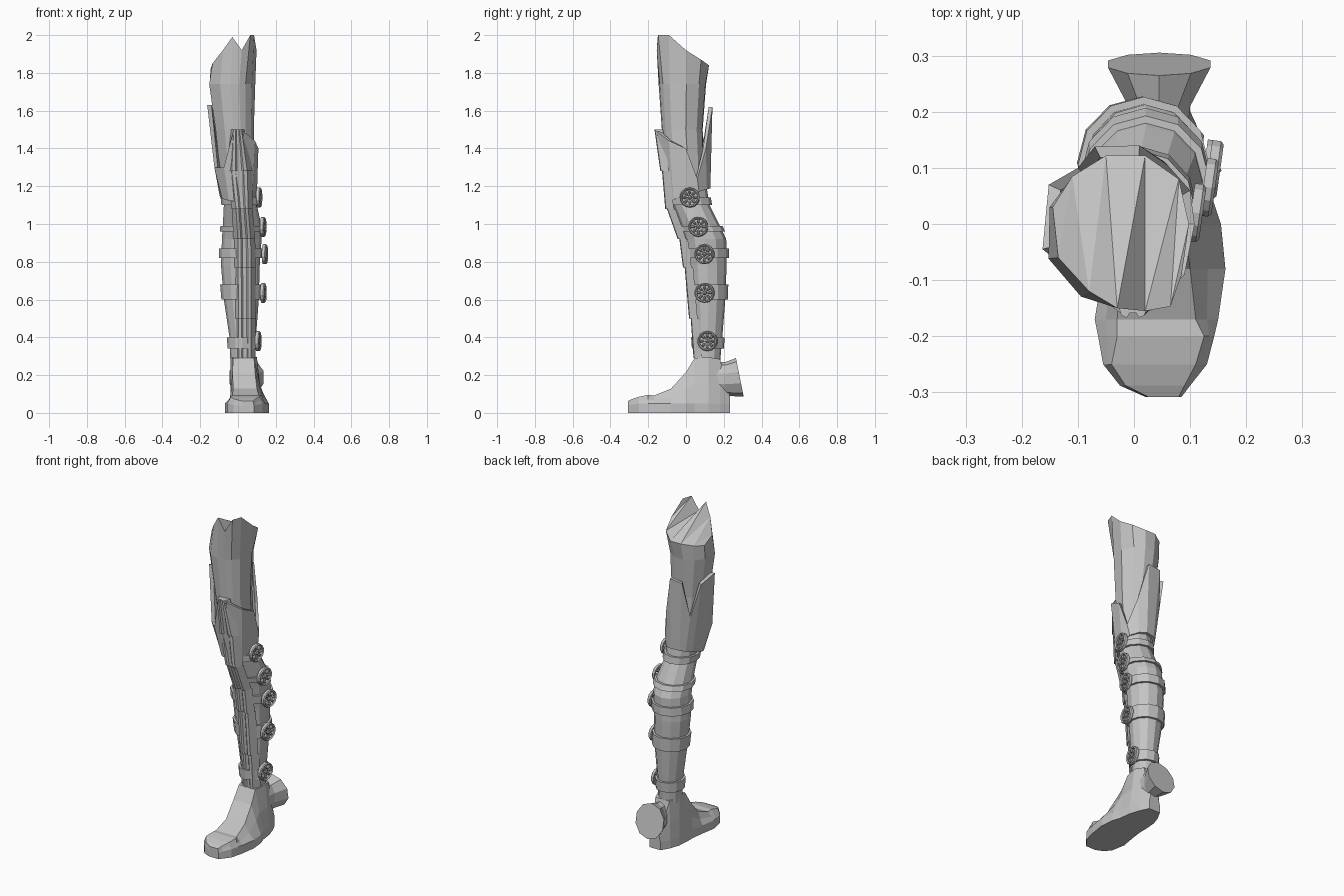
import bpy, bmesh, math
from mathutils import Vector, Matrix

cube = bpy.data.objects.get("Cube")
if cube:
    bpy.data.objects.remove(cube, do_unlink=True)

grey = bpy.data.materials.new("armour grey")
grey.use_nodes = True
grey.diffuse_color = (0.55, 0.55, 0.55, 1)
grey.node_tree.nodes["Principled BSDF"].inputs["Base Color"].default_value = (0.55, 0.55, 0.55, 1)


def finish(bm, name):
    bmesh.ops.recalc_face_normals(bm, faces=bm.faces)
    mesh = bpy.data.meshes.new(name)
    bm.to_mesh(mesh)
    bm.free()
    mesh.materials.append(grey)
    obj = bpy.data.objects.new(name, mesh)
    bpy.context.collection.objects.link(obj)
    return obj


def loft(name, rings, folded_top=False, loop=False):
    """Skin equal closed rings; cap the ends, fold the top, or join last to first."""
    bm = bmesh.new()
    rows = [[bm.verts.new(p) for p in r] for r in rings]
    n = len(rows[0])
    pairs = list(zip(rows, rows[1:]))
    if loop:
        pairs.append((rows[-1], rows[0]))
    for a, b in pairs:
        for i in range(n):
            j = (i + 1) % n
            bm.faces.new((a[i], a[j], b[j], b[i]))
    if not loop:
        bm.faces.new(rows[0])
        top = rows[-1]
        if folded_top:
            for i in range(n // 2 - 1):
                front, after = top[(i - 2) % n], top[(i - 1) % n]
                bm.faces.new((front, after, top[n - 4 - i]))
                bm.faces.new((front, top[n - 4 - i], top[n - 3 - i]))
        else:
            bm.faces.new(top)
    return finish(bm, name)


def oval(z, x0, x1, y0, y1, angles, grow=0.0):
    cx, cy = (x0 + x1) / 2, (y0 + y1) / 2
    rx, ry = (x1 - x0) / 2 + grow, (y1 - y0) / 2 + grow
    return [(cx + rx * math.cos(a), cy + ry * math.sin(a), z) for a in angles]


ROUND = [math.tau * i / 12 for i in range(12)]

# Lower leg: height, x range, y range
calf = [
    (0.26, -0.04, 0.09, 0.05, 0.18),
    (0.40, -0.045, 0.095, 0.04, 0.192),
    (0.60, -0.075, 0.11, 0.03, 0.208),
    (0.78, -0.09, 0.115, 0.01, 0.215),
    (0.92, -0.085, 0.125, -0.01, 0.213),
    (1.00, -0.08, 0.122, -0.03, 0.175),
    (1.10, -0.075, 0.10, -0.07, 0.125),
    (1.25, -0.09, 0.09, -0.09, 0.10),
]
loft("lower_leg", [oval(*s, ROUND) for s in calf])


def calf_at(z):
    for a, b in zip(calf, calf[1:]):
        if a[0] <= z <= b[0]:
            t = (z - a[0]) / (b[0] - a[0])
            return [p + (q - p) * t for p, q in zip(a, b)]


# Straps around the lower leg
for i, (z0, z1) in enumerate([(0.34, 0.40), (0.60, 0.68), (0.82, 0.87), (0.96, 0.99), (1.10, 1.14)]):
    loft(f"strap_{i + 1}", [oval(*calf_at(z), ROUND, 0.013) for z in (z0, z1)])

# Thigh with an uneven cut top
rim = [
    (-0.03, -0.15, 1.99), (0.02, -0.155, 1.92), (0.065, -0.147, 2.0),
    (0.085, -0.09, 2.0), (0.098, 0.0, 1.92), (0.08, 0.08, 1.87),
    (0.02, 0.122, 1.84), (-0.05, 0.122, 1.84), (-0.11, 0.085, 1.83),
    (-0.145, 0.03, 1.82), (-0.135, -0.06, 1.85), (-0.08, -0.12, 1.92),
]
rim_angles = [math.atan2(y + 0.02, x + 0.025) for x, y, z in rim]
thigh = [
    (1.18, -0.09, 0.09, -0.09, 0.10),
    (1.50, -0.125, 0.085, -0.128, 0.09),
    (1.74, -0.16, 0.093, -0.145, 0.108),
]
loft("thigh", [oval(*s, rim_angles) for s in thigh] + [rim], folded_top=True)

# Knee cuff: ragged upper edge with a front plate, a back plate and a side plate
edge = [
    (-0.025, -0.158, 1.49), (0.03, -0.155, 1.49), (0.09, -0.09, 1.44),
    (0.108, 0.0, 1.40), (0.10, 0.06, 1.24), (0.06, 0.105, 1.40),
    (0.01, 0.14, 1.62), (-0.07, 0.138, 1.61), (-0.10, 0.10, 1.40),
    (-0.152, 0.07, 1.60), (-0.163, -0.045, 1.63), (-0.125, -0.075, 1.30),
    (-0.075, -0.12, 1.30),
]
edge_angles = [math.atan2(y, x + 0.01) for x, y, z in edge]
hem = [(x, y, 1.15 + 0.3 * y) for x, y, z in oval(1.15, -0.10, 0.10, -0.105, 0.13, edge_angles)]


def inward(ring, keep=0.86):
    return [(x * keep, y * keep, z) for x, y, z in ring]


loft("knee_cuff", [hem, edge, inward(edge), inward(hem)], loop=True)

# Front spine: overlapping ridged plates from knee to ankle (z, x, y, width factor)
spine = [
    (1.50, -0.002, -0.167, 0.6), (1.28, 0.008, -0.136, 1.2), (1.08, 0.022, -0.110, 0.95),
    (0.92, 0.033, -0.044, 1.0), (0.77, 0.035, -0.016, 1.0), (0.50, 0.036, 0.016, 1.0),
    (0.29, 0.037, 0.04, 0.95),
]
half = [(0.010, 0.008), (0.018, 0.0), (0.034, 0.004), (0.058, 0.045)]
section = [(-x, y) for x, y in reversed(half)] + half
for i, (a, b) in enumerate(zip(spine, spine[1:])):
    rings = []
    for (z, x, y, w), lift in ((a, 0.009), (b, 0.0)):
        rings.append([(x + w * dx, y + dy + lift * (i > 0), z) for dx, dy in section])
    loft(f"spine_plate_{i + 1}", rings)

# Foot: y, x range at sole, top height, top x range
foot = [
    (-0.308, 0.02, 0.085, 0.062, 0.025, 0.08),
    (-0.288, -0.025, 0.10, 0.072, -0.015, 0.09),
    (-0.25, -0.055, 0.13, 0.085, -0.04, 0.11),
    (-0.20, -0.064, 0.143, 0.095, -0.03, 0.125),
    (-0.17, -0.07, 0.15, 0.092, -0.03, 0.11),
    (-0.08, -0.055, 0.163, 0.128, -0.025, 0.10),
    (0.0, -0.045, 0.155, 0.215, -0.03, 0.09),
    (0.045, -0.045, 0.14, 0.29, -0.025, 0.085),
    (0.12, -0.04, 0.13, 0.295, -0.04, 0.10),
    (0.18, -0.02, 0.11, 0.285, -0.015, 0.08),
    (0.232, 0.01, 0.085, 0.09, 0.02, 0.075),
]
rings = []
for y, x0, x1, h, t0, t1 in foot:
    m = min(0.05, h * 0.6)
    k = m + (h - m) * 0.45
    u0, u1 = t0 + (x0 - t0) * 0.5, t1 + (x1 - t1) * 0.5
    rings.append([(x0, y, 0), (x1, y, 0), (x1, y, m), (u1, y, k),
                  (t1, y, h), (t0, y, h), (u0, y, k), (x0, y, m)])
loft("foot", rings)

# Flared heel ending in a flat tilted disc: y, half width, half height, centre z
heel = []
for y, rx, rz, cz in [(0.14, 0.05, 0.09, 0.18), (0.21, 0.058, 0.09, 0.18), (0.285, 0.096, 0.102, 0.188)]:
    tilt = 0.2 if y > 0.25 else 0.0
    heel.append([(0.045 + rx * math.cos(a), y - tilt * rz * math.sin(a), cz + rz * math.sin(a))
                 for a in [math.tau * (i + 0.5) / 10 for i in range(10)]])
loft("heel_flare", heel)


# Rosette buckles: rim, petals and hub facing sideways
def rosette(name, centre, radius=0.053):
    bm = bmesh.new()
    n = 14
    rows = []
    for i in range(n):
        a = math.tau * i / n
        row = []
        for r, h in ((1.0, -0.2), (1.0, 0.1), (0.9, 0.2), (0.78, 0.1), (0.78, -0.2)):
            row.append(bm.verts.new((radius * r * math.cos(a), radius * r * math.sin(a), radius * h)))
        rows.append(row)
    for i in range(n):
        a, b = rows[i], rows[(i + 1) % n]
        for k in range(5):
            m = (k + 1) % 5
            bm.faces.new((a[k], b[k], b[m], a[m]))
    for i in range(8):
        place = (Matrix.Rotation(math.tau * i / 8, 4, "Z")
                 @ Matrix.Translation((radius * 0.55, 0, 0))
                 @ Matrix.Diagonal((radius * 0.28, radius * 0.15, radius * 0.2, 1)))
        bmesh.ops.create_icosphere(bm, subdivisions=1, radius=1, matrix=place)
    bmesh.ops.create_icosphere(bm, subdivisions=1, radius=radius * 0.25, matrix=Matrix.Identity(4))
    obj = finish(bm, name)
    obj.matrix_world = (Matrix.Translation(Vector(centre))
                        @ Matrix.Rotation(math.radians(-8), 4, "Z")
                        @ Matrix.Rotation(math.radians(90), 4, "Y"))


for i, c in enumerate([(0.112, 0.02, 1.14), (0.134, 0.065, 0.985), (0.143, 0.097, 0.84),
                       (0.135, 0.098, 0.635), (0.108, 0.113, 0.38)]):
    rosette(f"rosette_{i + 1}", c)
